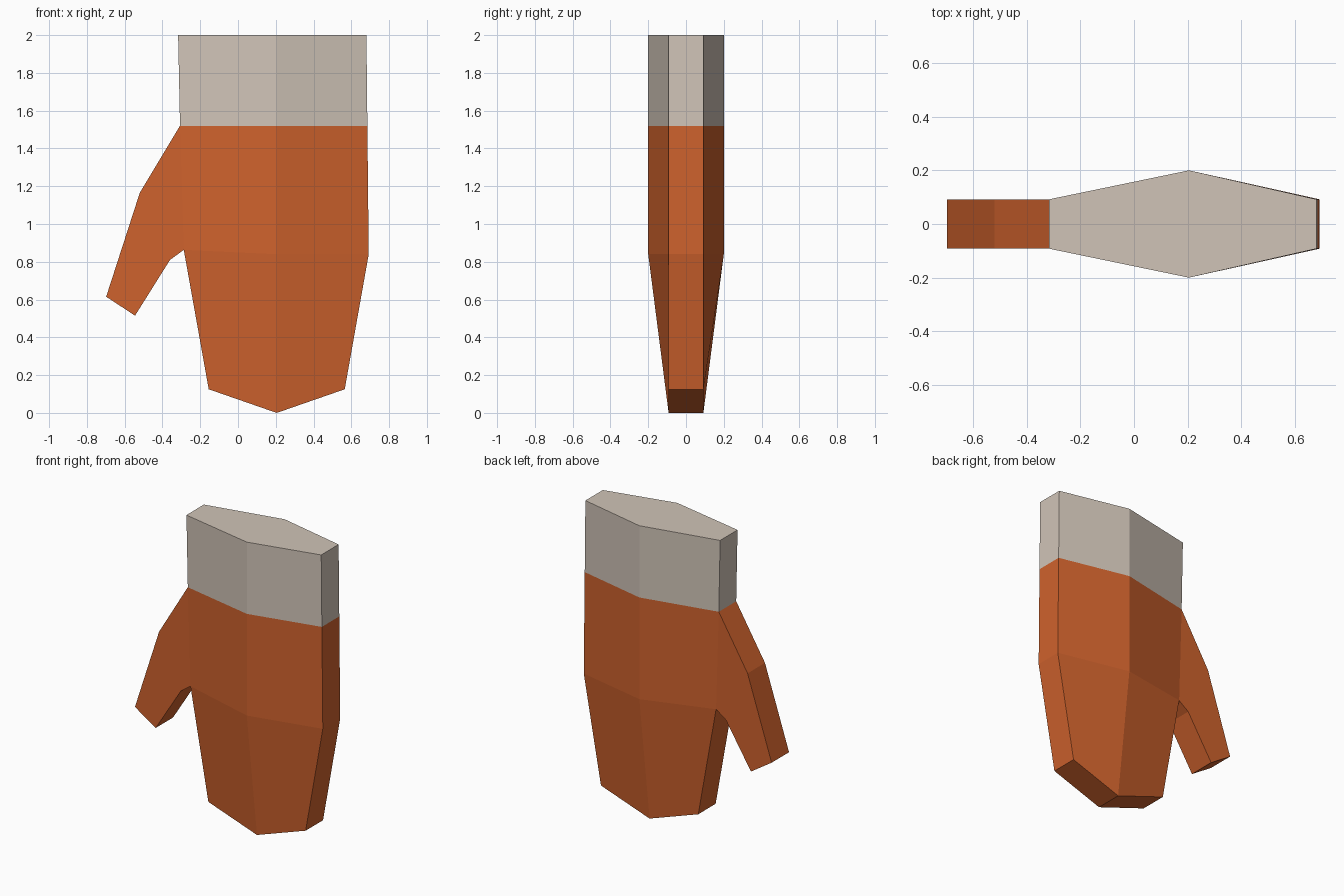
import bpy, bmesh

if "Cube" in bpy.data.objects:
    bpy.data.objects.remove(bpy.data.objects["Cube"])

EDGE_Y, MID_Y, MID_X = 0.092, 0.2, 0.205


def material(name, rgb):
    m = bpy.data.materials.new(name)
    m.diffuse_color = (*rgb, 1)
    m.use_nodes = True
    m.node_tree.nodes["Principled BSDF"].inputs["Base Color"].default_value = m.diffuse_color
    return m


def ring(bm, left, mid_z, right, mid_y=MID_Y):
    """Flattened hexagon: left and right are (x, z) of the narrow ends."""
    pts = [(left[0], -EDGE_Y, left[1]), (MID_X, -mid_y, mid_z), (right[0], -EDGE_Y, right[1]),
           (right[0], EDGE_Y, right[1]), (MID_X, mid_y, mid_z), (left[0], EDGE_Y, left[1])]
    return [bm.verts.new(p) for p in pts]


def bridge(bm, low, high, skip=None):
    n = len(low)
    for i in range(n):
        if i != skip:
            j = (i + 1) % n
            bm.faces.new((low[i], low[j], high[j], high[i]))


def finish(bm, name, mat):
    bmesh.ops.recalc_face_normals(bm, faces=bm.faces)
    me = bpy.data.meshes.new(name)
    bm.to_mesh(me)
    bm.free()
    me.materials.append(mat)
    bpy.context.collection.objects.link(bpy.data.objects.new(name, me))


knit = material("orange knit", (0.62, 0.122, 0.026))
wool = material("beige wool", (0.63, 0.55, 0.475))

# Mitten hand: tip, knuckle and wrist rings
bm = bmesh.new()
tip = ring(bm, (-0.155, 0.125), 0.0, (0.565, 0.125), EDGE_Y)
knuckle = ring(bm, (-0.287, 0.863), 0.84, (0.692, 0.84))
wrist = ring(bm, (-0.307, 1.52), 1.52, (0.685, 1.52))
bridge(bm, tip, knuckle)
bridge(bm, knuckle, wrist, skip=5)          # left side opens into the thumb
bm.faces.new((tip[0], tip[1], tip[4], tip[5]))
bm.faces.new((tip[1], tip[2], tip[3], tip[4]))

# Thumb: four-sided sections growing out of the left side
section = [knuckle[0], knuckle[5], wrist[5], wrist[0]]
for (ix, iz), (ox, oz) in [((-0.36, 0.81), (-0.52, 1.165)),
                           ((-0.545, 0.515), (-0.698, 0.615))]:
    nxt = [bm.verts.new(p) for p in ((ix, -EDGE_Y, iz), (ix, EDGE_Y, iz),
                                     (ox, EDGE_Y, oz), (ox, -EDGE_Y, oz))]
    bridge(bm, section, nxt)
    section = nxt
bm.faces.new(section)
finish(bm, "mitten_hand", knit)

# Cuff
bm = bmesh.new()
low = ring(bm, (-0.307, 1.52), 1.52, (0.685, 1.52))
high = ring(bm, (-0.317, 2.0), 2.0, (0.68, 2.0))
bridge(bm, low, high)
bm.faces.new(high)
finish(bm, "cuff", wool)
